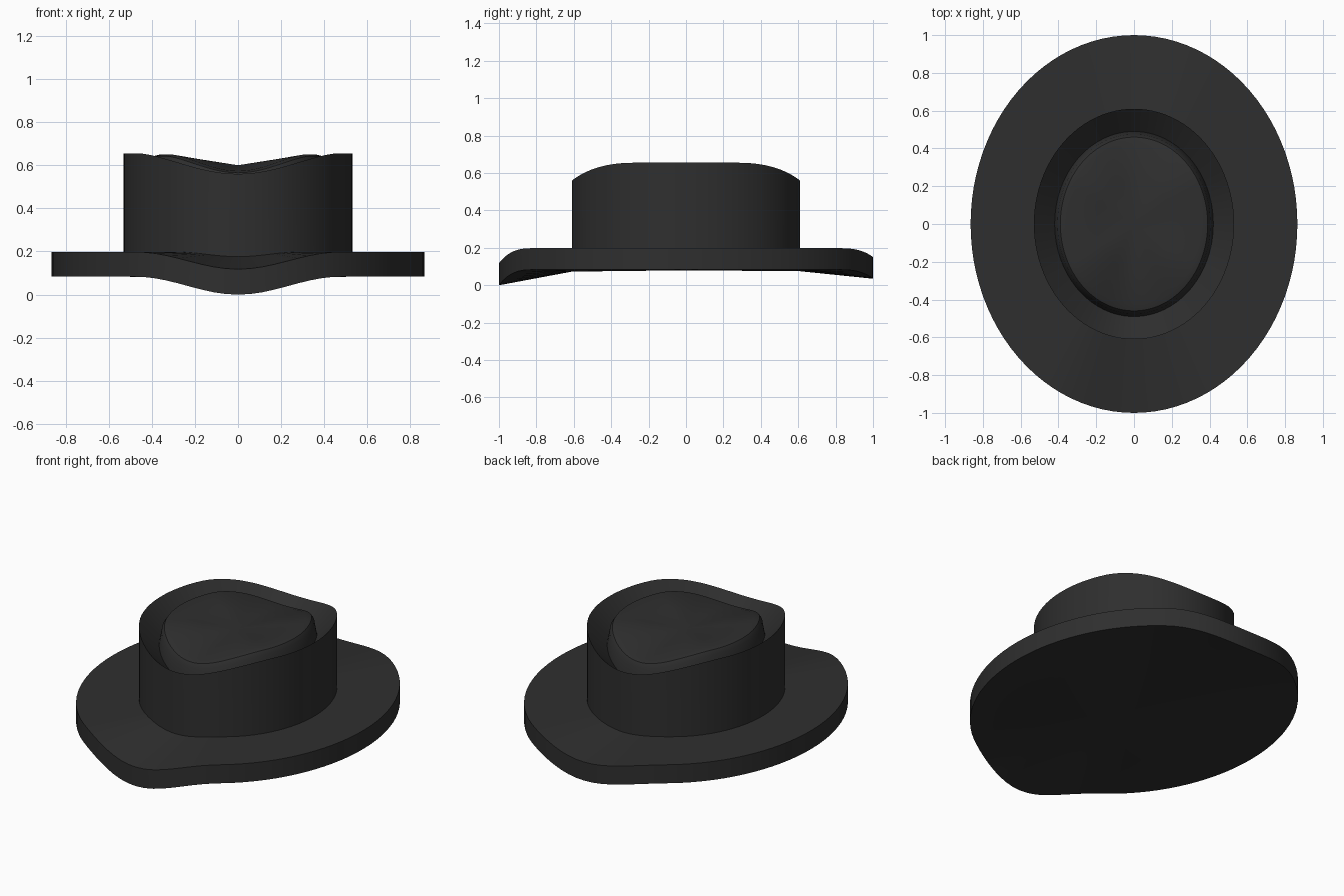
import bpy, bmesh, math

if "Cube" in bpy.data.objects:
    bpy.data.objects.remove(bpy.data.objects["Cube"])

SEG = 96

felt = bpy.data.materials.new("charcoal felt")
felt.diffuse_color = (0.028, 0.028, 0.028, 1)
felt.use_nodes = True
felt.node_tree.nodes["Principled BSDF"].inputs["Base Color"].default_value = felt.diffuse_color


def dip(a, width, power=1.0):
    """1 at the front and back of an oval, easing to 0 at the sides."""
    u = min(abs(math.cos(a)) / width, 1.0)
    return ((1 + math.cos(math.pi * u)) / 2) ** power


def brim_ring(rx, ry, z, front, back):
    """Oval that droops at the front and back."""
    return [(rx * math.cos(a), ry * math.sin(a),
             z - dip(a, 0.55) * (front if math.sin(a) < 0 else back))
            for a in (2 * math.pi * i / SEG for i in range(SEG))]


def crown_ring(rx, ry, z, drop):
    """Oval that sinks at the front and back of the crown."""
    return [(rx * math.cos(a), ry * math.sin(a), z - drop * dip(a, 0.87, 0.75))
            for a in (2 * math.pi * i / SEG for i in range(SEG))]


def loft(name, rings, start_z=None, end_z=None):
    """Skin a stack of ovals, optionally closing the ends to a centre point."""
    bm = bmesh.new()
    loops = [[bm.verts.new(p) for p in ring] for ring in rings]
    for lo, hi in zip(loops, loops[1:]):
        for i in range(SEG):
            j = (i + 1) % SEG
            bm.faces.new((lo[i], lo[j], hi[j], hi[i]))
    if start_z is not None:
        c = bm.verts.new((0, 0, start_z))
        for i in range(SEG):
            bm.faces.new((loops[0][(i + 1) % SEG], loops[0][i], c))
    if end_z is not None:
        c = bm.verts.new((0, 0, end_z))
        for i in range(SEG):
            bm.faces.new((loops[-1][i], loops[-1][(i + 1) % SEG], c))
    me = bpy.data.meshes.new(name)
    bm.to_mesh(me)
    bm.free()
    ob = bpy.data.objects.new(name, me)
    bpy.context.collection.objects.link(ob)
    me.materials.append(felt)
    bpy.ops.object.select_all(action='DESELECT')
    ob.select_set(True)
    bpy.context.view_layer.objects.active = ob
    bpy.ops.object.shade_smooth_by_angle(angle=math.radians(30))
    return ob


# Brim: closed underside, outer edge, top surface up to the crown
loft("brim", [
    brim_ring(0.53, 0.61, 0.083, 0.010, 0.008),
    brim_ring(0.865, 1.0, 0.083, 0.083, 0.048),
    brim_ring(0.865, 1.0, 0.198, 0.080, 0.048),
    brim_ring(0.53, 0.61, 0.198, 0.022, 0.012),
], start_z=0.08)

# Crown: upright wall, slope into the groove, raised centre with soft edge
loft("crown", [
    brim_ring(0.53, 0.61, 0.198, 0.022, 0.012),
    crown_ring(0.53, 0.61, 0.655, 0.095),
    crown_ring(0.42, 0.49, 0.535, 0.085),
    crown_ring(0.405, 0.475, 0.62, 0.080),
    crown_ring(0.39, 0.46, 0.643, 0.078),
    crown_ring(0.36, 0.425, 0.650, 0.076),
    crown_ring(0.20, 0.235, 0.627, 0.040),
], end_z=0.60)
